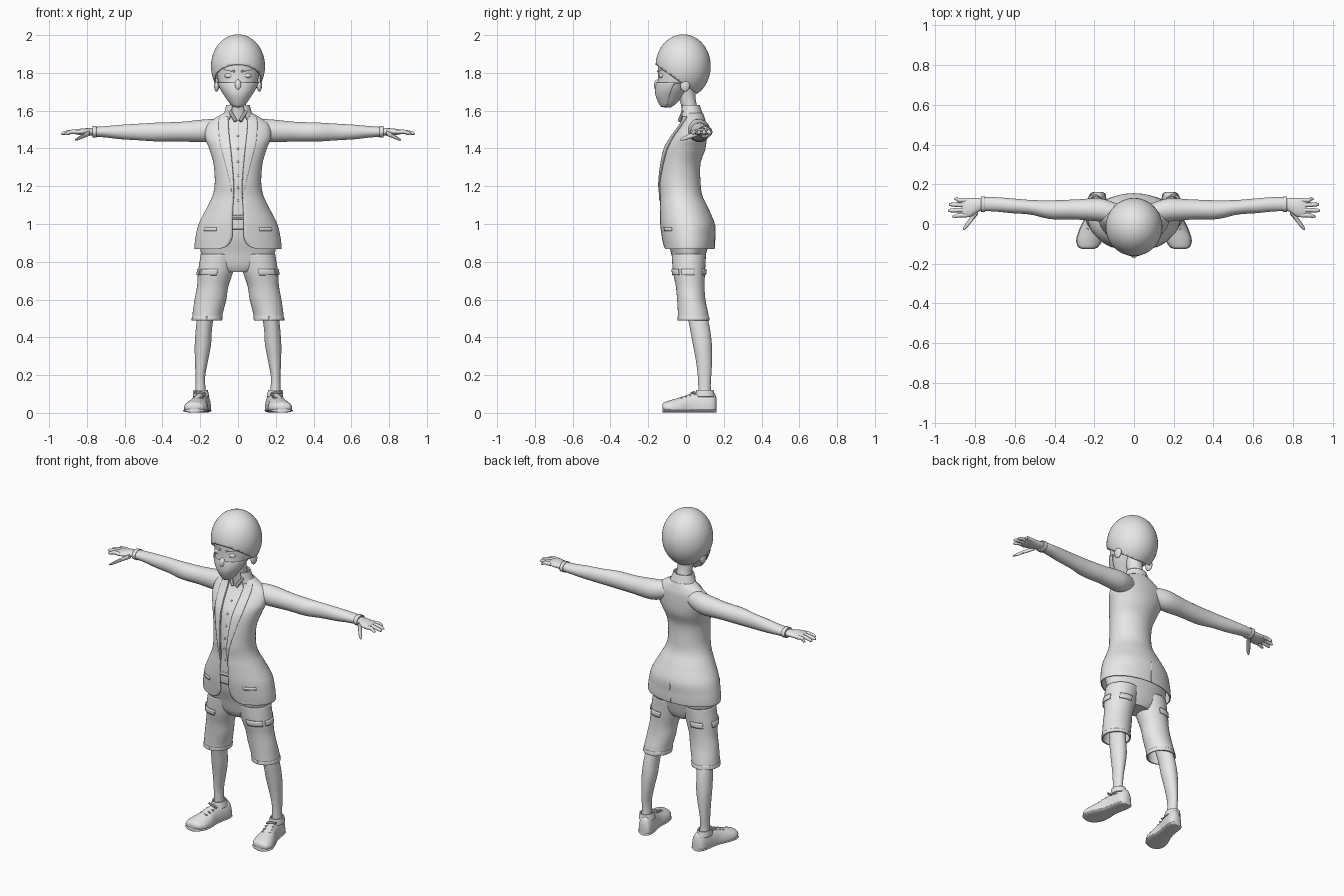
import bpy, bmesh
from math import sin, cos, pi, asin, radians
from mathutils import Vector, Matrix

cube = bpy.data.objects.get("Cube")
if cube:
    bpy.data.objects.remove(cube, do_unlink=True)

grey = bpy.data.materials.new("plain grey")
grey.use_nodes = True
grey.diffuse_color = (0.8, 0.8, 0.8, 1)
grey.node_tree.nodes["Principled BSDF"].inputs["Base Color"].default_value = grey.diffuse_color


def finish(name, bm, mirrored=False, thickness=0):
    """Turn a bmesh into a smooth shaded object, optionally mirrored and thickened."""
    bmesh.ops.recalc_face_normals(bm, faces=bm.faces)
    mesh = bpy.data.meshes.new(name)
    bm.to_mesh(mesh)
    bm.free()
    mesh.materials.append(grey)
    mesh.polygons.foreach_set("use_smooth", [True] * len(mesh.polygons))
    mesh.set_sharp_from_angle(angle=radians(40))
    obj = bpy.data.objects.new(name, mesh)
    bpy.context.collection.objects.link(obj)
    if thickness:
        solid = obj.modifiers.new("thickness", "SOLIDIFY")
        solid.thickness = thickness
        solid.offset = 0
    if mirrored:
        obj.modifiers.new("mirror", "MIRROR").use_mirror_merge = False
    return obj


def dense(stations, steps=8):
    """Smoothly interpolate between cross-sections."""
    out = []
    last = len(stations) - 1
    for i in range(last):
        p, q, r, s = (stations[max(0, min(last, i + k))] for k in (-1, 0, 1, 2))
        for j in range(steps):
            t = j / steps
            out.append([b + t * (c - a) / 2 + t * t * (a - 2.5 * b + 2 * c - d / 2)
                        + t ** 3 * (1.5 * (b - c) + (d - a) / 2)
                        for a, b, c, d in zip(p, q, r, s)])
    return out + [list(stations[-1])]


def surface(name, stations, axis="z", span=None, limits=None, offset=0,
            mirrored=False, thickness=0, n=32, floor=None):
    """Loft ellipses (position, centre a, centre b, radius a, radius b) along an axis.
    A span limits each ring to an arc; angle 0 faces the front."""
    bm = bmesh.new()
    rings = []
    for s in dense(stations):
        if limits and not limits[0] <= s[0] <= limits[1]:
            continue
        pos, ca, cb, ra, rb = s[:5]
        lo, hi = span(s) if span else (0, 2 * pi)
        count = n + 1 if span else n
        ring = []
        for k in range(count):
            t = lo + (hi - lo) * k / n
            a = ca + (ra + offset) * sin(t)
            b = cb - (rb + offset) * cos(t)
            co = {"z": (a, b, pos), "x": (pos, a, b), "y": (a, pos, b)}[axis]
            if floor is not None:
                co = (co[0], co[1], max(floor, co[2]))
            ring.append(bm.verts.new(co))
        rings.append(ring)
    for one, two in zip(rings, rings[1:]):
        for k in range(n):
            m = (k + 1) % len(one)
            bm.faces.new((one[k], one[m], two[m], two[k]))
    if not span and not thickness:
        bm.faces.new(rings[0])
        bm.faces.new(rings[-1])
    return finish(name, bm, mirrored, thickness)


def ball(name, centre, size, mirrored=False):
    bm = bmesh.new()
    bmesh.ops.create_uvsphere(bm, u_segments=20, v_segments=12, radius=1,
                              matrix=Matrix.Translation(centre) @ Matrix.Diagonal((*size, 1)))
    return finish(name, bm, mirrored)


def bar(name, start, end, radius, mirrored=False):
    """A thin round rod between two points."""
    a, b = Vector(start), Vector(end)
    bm = bmesh.new()
    turn = (b - a).to_track_quat("Z", "Y").to_matrix().to_4x4()
    bmesh.ops.create_cone(bm, cap_ends=True, segments=8, radius1=radius, radius2=radius,
                          depth=(b - a).length, matrix=Matrix.Translation((a + b) / 2) @ turn)
    return finish(name, bm, mirrored)


def arc(lo, hi):
    return lambda s: (lo, hi)


# Head and neck
head = [(1.618, 0, -.1, .012, .02), (1.635, 0, -.095, .034, .04), (1.68, 0, -.082, .066, .072),
        (1.72, 0, -.066, .09, .09), (1.77, 0, -.043, .108, .106), (1.85, 0, -.03, .12, .118)]
surface("head", head)
surface("neck", [(1.5, 0, .04, .06, .05), (1.6, 0, .022, .045, .042),
                 (1.68, 0, .005, .046, .045), (1.76, 0, 0, .06, .06)])
surface("face_mask", head, span=arc(-1.5, 1.5), limits=(1.62, 1.755), offset=.005, thickness=.004)
ball("mask_nose", (0, -.152, 1.735), (.018, .018, .03))
ball("eyes", (.045, -.128, 1.785), (.026, .016, .014), True)
bar("eyebrows", (.018, -.148, 1.808), (.075, -.118, 1.818), .006, True)
ball("ears", (.113, -.005, 1.735), (.014, .026, .035), True)
bar("mask_straps", (.095, -.07, 1.74), (.117, -.005, 1.755), .003, True)

# Rounded cap, cut on a slope that drops towards the neck
bm = bmesh.new()
bmesh.ops.create_uvsphere(bm, u_segments=48, v_segments=32, radius=1,
                          matrix=Matrix.Translation((0, -.015, 1.835)) @ Matrix.Diagonal((.139, .142, .165, 1)))
bmesh.ops.bisect_plane(bm, geom=bm.verts[:] + bm.edges[:] + bm.faces[:], clear_inner=True,
                       plane_co=(0, -.16, 1.845), plane_no=(0, .71, 1))
finish("cap", bm, thickness=.008)

# Jacket, open at the front; the last value is half the opening
jacket = [(.868, 0, .015, .226, .132, .1), (.885, 0, .015, .227, .134, .055),
          (.93, 0, .012, .222, .138, .03), (1.0, 0, .007, .205, .142, .03),
          (1.08, 0, -.01, .165, .127, .027), (1.15, 0, -.026, .132, .11, .022),
          (1.22, 0, -.033, .12, .107, .022), (1.32, 0, -.028, .127, .102, .03),
          (1.4, 0, -.006, .15, .106, .038), (1.46, 0, .014, .172, .092, .045),
          (1.52, 0, .035, .165, .07, .05), (1.555, 0, .04, .125, .058, .05),
          (1.585, 0, .035, .075, .053, .048)]


def edge(s):
    return asin(min(.95, s[5] / s[3]))


def lapel(s):
    width = .055 * max(.05, min(1, (s[0] - 1.12) / .3))
    return edge(s), edge(s) + width / s[3]


surface("jacket", jacket, span=lambda s: (edge(s), 2 * pi - edge(s)), thickness=.006, n=64)
surface("lapels", jacket, span=lapel, limits=(1.12, 1.57), offset=.006, mirrored=True, thickness=.006, n=8)
surface("jacket_pockets", jacket, span=arc(.55, .95), limits=(.955, .985), offset=.004,
        mirrored=True, thickness=.005, n=10)
surface("back_vent", jacket, span=arc(pi - .01, pi + .01), limits=(.87, 1.0), offset=.003, thickness=.004, n=2)
surface("shirt", jacket, span=arc(-.75, .75), limits=(.97, 1.58), offset=-.012, thickness=.004)
surface("jacket_collar", [(1.55, 0, .035, .09, .06), (1.59, 0, .027, .069, .055), (1.63, 0, .022, .058, .047)],
        span=arc(.55, 2 * pi - .55), thickness=.008)
bar("shirt_collar", (.012, -.035, 1.545), (.045, -.012, 1.6), .01, True)

# Shirt buttons, jacket button and belt buckle sit on the front line
for i in range(6):
    z = 1.12 + i * .07
    row = min(dense(jacket), key=lambda s: abs(s[0] - z))
    ball("shirt_button", (0, row[2] - row[4] + .009, row[0]), (.006, .004, .006))
ball("jacket_button", (-.028, -.137, 1.18), (.009, .006, .009))
bar("belt_buckle", (-.028, -.125, 1.035), (.028, -.125, 1.035), .012)

# Sleeves, cuffs and hands
arm = [(.08, .05, 1.505, .05, .05), (.17, .07, 1.494, .058, .06), (.3, .073, 1.489, .05, .052),
       (.42, .072, 1.487, .047, .05), (.52, .084, 1.487, .037, .044), (.62, .092, 1.487, .037, .038),
       (.7, .099, 1.488, .036, .03), (.77, .1, 1.488, .034, .025)]
surface("sleeves", arm, "x", mirrored=True)
surface("cuffs", arm, "x", limits=(.745, .775), offset=.003, mirrored=True, thickness=.004)
surface("palms", [(.75, .1, 1.488, .026, .018), (.785, .095, 1.488, .035, .019),
                  (.82, .084, 1.488, .046, .018), (.855, .082, 1.487, .048, .013),
                  (.87, .082, 1.486, .044, .008)], "x", mirrored=True)
for name, y, tip in (("index", .044, .915), ("middle", .07, .937), ("ring", .096, .932), ("little", .12, .905)):
    spread = y + (y - .082) * .15
    surface(name + "_fingers", [(.84, y, 1.487, .011, .011), (.88, y, 1.488, .011, .011),
                                (tip - .012, spread, 1.481, .009, .009), (tip, spread, 1.478, .003, .003)],
            "x", mirrored=True, n=12)
surface("thumbs", [(.785, .065, 1.482, .016, .014), (.815, .03, 1.468, .018, .012),
                   (.845, -.008, 1.453, .015, .009), (.862, -.027, 1.445, .005, .004)],
        "x", mirrored=True, n=12)

# Baggy shorts with flaps on the legs
surface("shorts_seat", [(.745, 0, .015, .09, .06), (.78, 0, .014, .16, .077), (.85, 0, .014, .196, .094),
                        (.93, 0, .012, .2, .115), (1.04, 0, 0, .165, .118)])
short_leg = [(.49, .165, .04, .076, .08), (.53, .16, .037, .077, .077), (.6, .146, .028, .081, .072),
             (.67, .134, .022, .08, .073), (.75, .118, .016, .09, .082), (.84, .1, .015, .094, .088)]
surface("shorts_legs", short_leg, mirrored=True, thickness=.006)
surface("shorts_hems", short_leg, span=arc(0, 2 * pi), limits=(.49, .515), offset=.003, mirrored=True, thickness=.004)
for name, lo, hi in (("front", -.1, .9), ("side", 1.1, 1.9), ("back", 2.5, 3.3)):
    surface(name + "_flaps", short_leg, span=arc(lo, hi), limits=(.725, .768), offset=.007,
            mirrored=True, thickness=.006, n=12)

# Lower legs
surface("lower_legs", [(.08, .198, .1, .03, .036), (.14, .199, .098, .026, .033), (.2, .199, .098, .026, .036),
                       (.28, .193, .095, .035, .043), (.36, .186, .087, .043, .05), (.45, .18, .073, .043, .053),
                       (.56, .165, .05, .045, .05)], mirrored=True)

# Shoes, toes turned slightly outward
shoe = [(-.125, .232, .032, .025, .012), (-.115, .231, .03, .047, .026), (-.08, .225, .025, .062, .043),
        (-.03, .215, .022, .058, .06), (.02, .205, .025, .045, .075), (.07, .195, .03, .042, .08),
        (.12, .187, .03, .043, .083), (.15, .183, .03, .036, .075), (.162, .181, .03, .018, .045)]
surface("shoes", shoe, "y", mirrored=True, floor=.014)
sole = [(y, x, .012, w + .004, .011) for y, x, z, w, h in shoe]
surface("soles", sole, "y", mirrored=True, floor=0)
surface("shoe_collars", [(.085, .195, .1, .04, .05), (.105, .197, .1, .037, .045), (.12, .198, .1, .034, .042)],
        mirrored=True, thickness=.008)

# Laces crossing the instep
for i in range(4):
    y = -.035 + i * .023
    x = .214 - i * .006
    z = .083 + i * .007
    bar("lace", (x - .025, y, z - .006), (x + .025, y + .012, z - .006), .005, True)
bar("lace_bows", (.18, .03, .105), (.23, .045, .11), .006, True)
